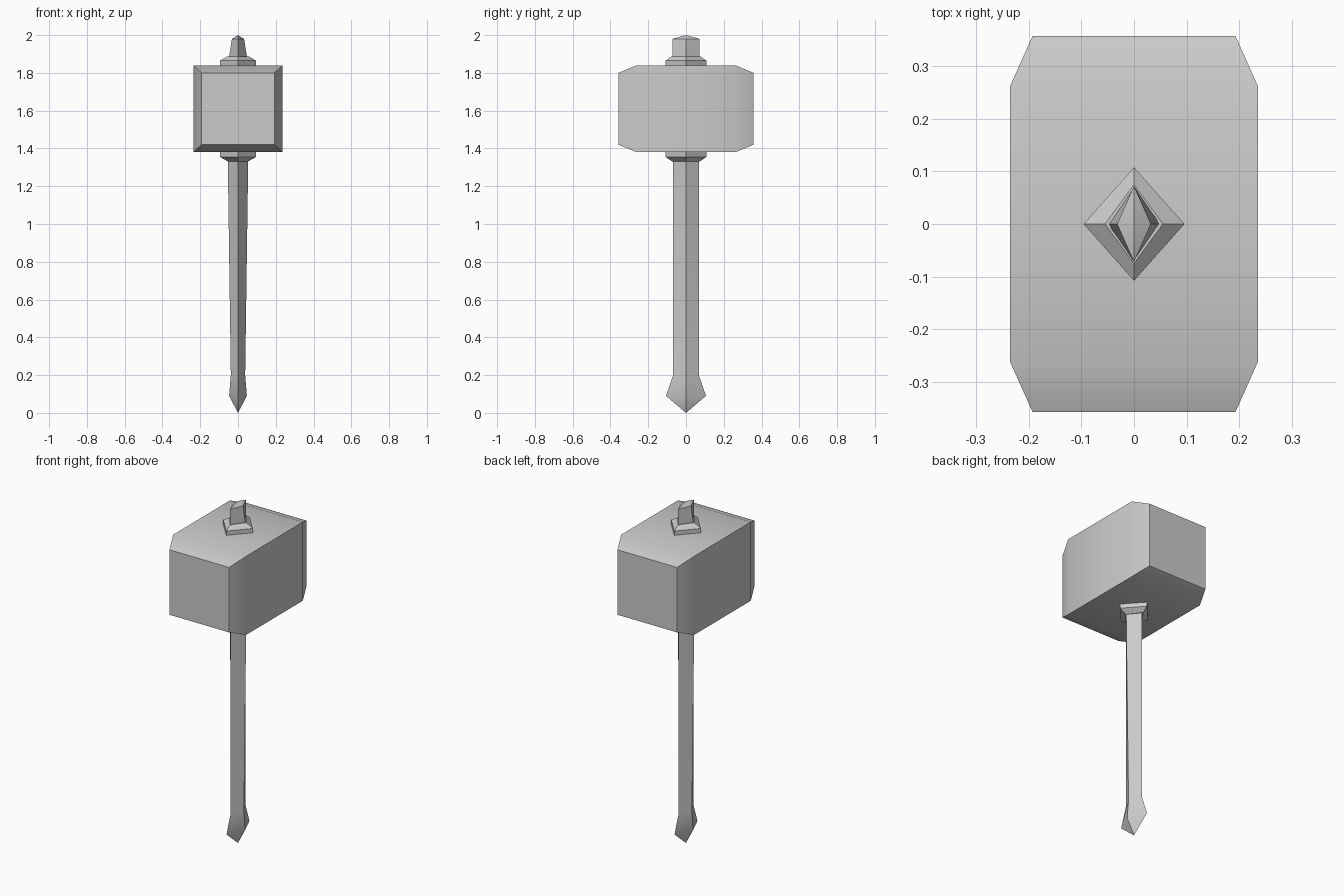
import bpy, bmesh, math

if "Cube" in bpy.data.objects:
    bpy.data.objects.remove(bpy.data.objects["Cube"])


def loft(name, rings, angle=35):
    """Skin a closed solid through rings of points; a one-point ring is a tip."""
    bm = bmesh.new()
    loops = [[bm.verts.new(p) for p in ring] for ring in rings]
    for a, b in zip(loops, loops[1:]):
        n = max(len(a), len(b))
        for i in range(n):
            j = (i + 1) % n
            if len(a) == 1:
                bm.faces.new((a[0], b[j], b[i]))
            elif len(b) == 1:
                bm.faces.new((a[i], a[j], b[0]))
            else:
                bm.faces.new((a[i], a[j], b[j], b[i]))
    for loop in (loops[0], loops[-1]):
        if len(loop) > 2:
            bm.faces.new(loop)
    bmesh.ops.recalc_face_normals(bm, faces=bm.faces)
    mesh = bpy.data.meshes.new(name)
    bm.to_mesh(mesh)
    bm.free()
    obj = bpy.data.objects.new(name, mesh)
    bpy.context.collection.objects.link(obj)
    bpy.ops.object.select_all(action='DESELECT')
    obj.select_set(True)
    bpy.context.view_layer.objects.active = obj
    bpy.ops.object.shade_smooth_by_angle(angle=math.radians(angle))
    return obj


def diamond(x, y, z):
    if x == 0 and y == 0:
        return [(0, 0, z)]
    return [(x, 0, z), (0, y, z), (-x, 0, z), (0, -y, z)]


def rectangle(x, y, half_z, mid_z=1.61):
    return [(sx * x, y, mid_z + sz * half_z)
            for sx, sz in ((1, -1), (1, 1), (-1, 1), (-1, -1))]


# Head: block tapering towards both striking faces
loft("head", [rectangle(0.193, -0.358, 0.19), rectangle(0.236, -0.262, 0.23),
              rectangle(0.236, 0.262, 0.23), rectangle(0.193, 0.358, 0.19)])

# Handle: diamond shaft flaring into a pointed pommel
loft("handle", [diamond(*s) for s in (
    (0, 0, 0.0), (0.047, 0.106, 0.09), (0.038, 0.068, 0.2), (0.055, 0.068, 1.4))])

# Collars above and below the head, mirrored about its middle
for name, side in (("upper_collar", 1), ("lower_collar", -1)):
    loft(name, [diamond(x, y, 1.61 + side * h) for x, y, h in (
        (0.096, 0.108, 0.22), (0.096, 0.108, 0.255), (0.055, 0.075, 0.278))])

# Top spike: blade-like stub with a shallow ridge point
loft("top_spike", [diamond(*s) for s in (
    (0.052, 0.072, 1.83), (0.049, 0.072, 1.875), (0.032, 0.072, 1.98), (0, 0, 2.0))])
